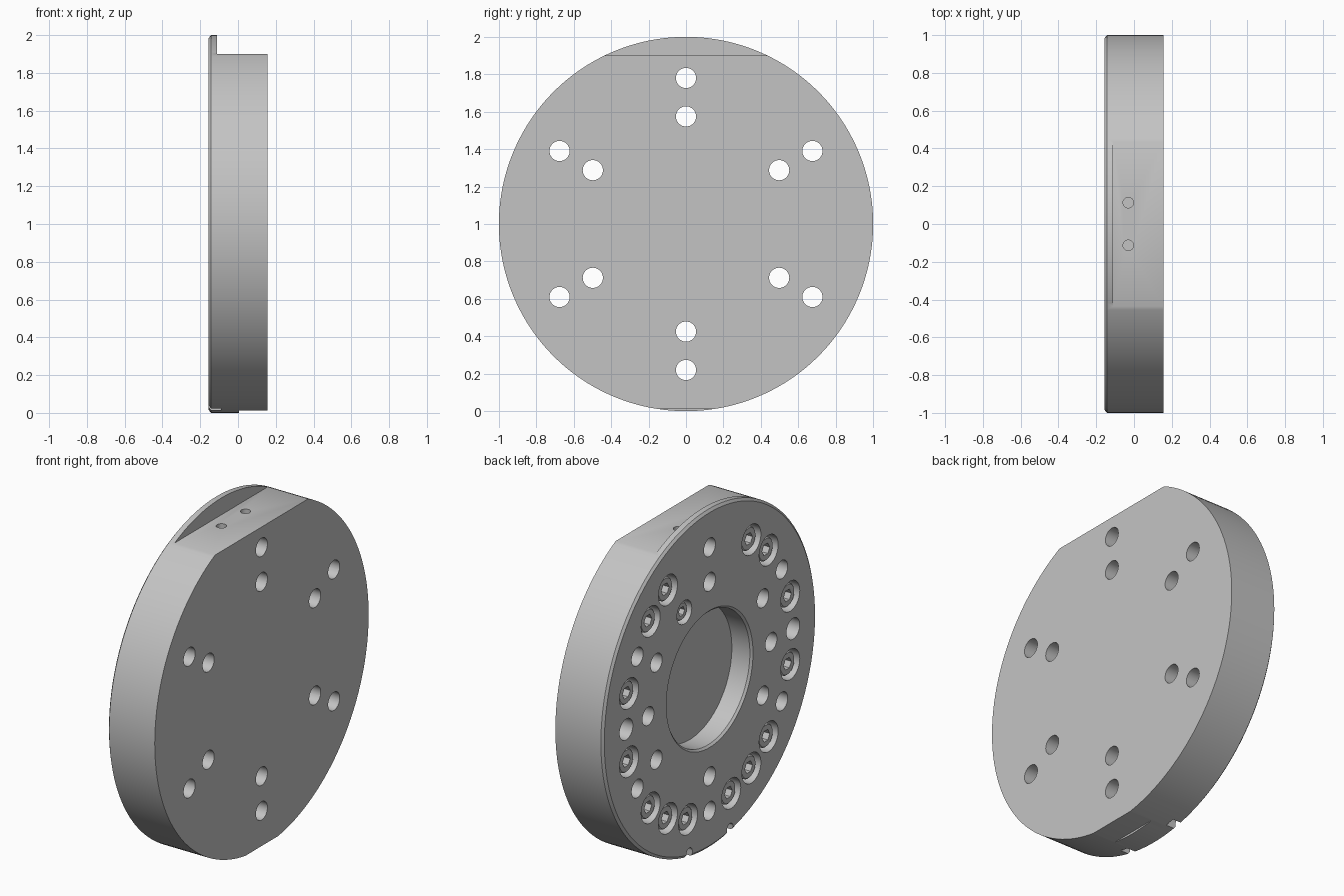
import bpy, bmesh
from math import sin, cos, pi, radians

cube = bpy.data.objects.get("Cube")
if cube:
    bpy.data.objects.remove(cube)

HALF = 0.155          # half thickness of the plate, whose axis is x
FRONT = -HALF         # the bolted face
MID = 1.0             # height of the axis

grey = bpy.data.materials.new("plain grey")
grey.use_nodes = True
colour = (0.55, 0.55, 0.55, 1)
grey.diffuse_color = colour
grey.node_tree.nodes["Principled BSDF"].inputs["Base Color"].default_value = colour


def lathe(bm, profile, y=0, z=0, sides=32):
    """Capped solid turned about x; profile is (x, radius) from -x to +x."""
    rings = [[bm.verts.new((x, y + r * cos(2 * pi * i / sides), MID + z + r * sin(2 * pi * i / sides)))
              for i in range(sides)] for x, r in profile]
    for a, b in zip(rings, rings[1:]):
        for i in range(sides):
            j = (i + 1) % sides
            bm.faces.new((a[i], a[j], b[j], b[i]))
    bm.faces.new(rings[0])
    bm.faces.new(rings[-1])


def box(bm, low, high):
    made = bmesh.ops.create_cube(bm, size=1)["verts"]
    for v in made:
        v.co = [h if c > 0 else l for c, l, h in zip(v.co, low, high)]


def finish(name, bm):
    bmesh.ops.recalc_face_normals(bm, faces=bm.faces)
    mesh = bpy.data.meshes.new(name)
    bm.to_mesh(mesh)
    bm.free()
    mesh.materials.append(grey)
    obj = bpy.data.objects.new(name, mesh)
    bpy.context.collection.objects.link(obj)
    return obj


def cut(obj, cutter):
    """Subtract the cutter and bake the result."""
    mod = obj.modifiers.new("cut", "BOOLEAN")
    mod.operation, mod.solver, mod.object = "DIFFERENCE", "EXACT", cutter
    bpy.ops.object.select_all(action="DESELECT")
    bpy.context.view_layer.objects.active = obj
    obj.select_set(True)
    bpy.ops.object.modifier_apply(modifier=mod.name)
    bpy.data.objects.remove(cutter)


def polar(radius, degrees):
    return radius * cos(radians(degrees)), radius * sin(radians(degrees))


# Round plate with a chamfered rim on the bolted face
bm = bmesh.new()
lathe(bm, [(FRONT, 0.985), (FRONT + 0.012, 1), (HALF, 1)], sides=160)
plate = finish("plate", bm)

# Flats on the top and bottom of the rim
bm = bmesh.new()
box(bm, (-0.11, -0.8, 1.9), (0.3, 0.8, 2.2))
box(bm, (0.005, -0.5, -0.2), (0.3, 0.5, 0.012))
cut(plate, finish("flat_cutter", bm))

# Holes, recesses and notches
bm = bmesh.new()
lathe(bm, [(FRONT - 0.02, 0.425), (FRONT + 0.012, 0.393), (FRONT + 0.13, 0.393)], sides=96)
for angle in range(30, 390, 60):
    for radius in (0.575, 0.78):
        lathe(bm, [(-0.3, 0.054), (0.3, 0.054)], *polar(radius, angle))
for angle in (0, 180):
    for radius, size in ((0.575, 0.054), (0.78, 0.062)):
        lathe(bm, [(-0.3, size), (0.05, size)], *polar(radius, angle))
screws = [(0.78, a, 1) for a in (15, 45, 60, 120, 135, 165, 195, 225, 240, 255, 285, 300, 315, 345)]
screws.append((0.54, 64, 0.78))
for radius, angle, scale in screws:
    r = 0.089 * scale
    lathe(bm, [(-0.3, r), (FRONT + 0.1, r)], *polar(radius, angle))
for side in (-1, 1):
    lathe(bm, [(-0.3, 0.028), (-0.09, 0.028)], side * 0.19, -0.955)
cut(plate, finish("hole_cutter", bm))

# Open mouths of the rim notches, and the two small holes in the top flat
bm = bmesh.new()
for side in (-1, 1):
    y = side * 0.19
    box(bm, (-0.3, y - 0.028, -0.1), (-0.09, y + 0.028, 0.045))
    pin = bmesh.ops.create_cone(bm, cap_ends=True, segments=24, radius1=0.028, radius2=0.028, depth=0.2)
    bmesh.ops.translate(bm, verts=pin["verts"], vec=(-0.03, side * 0.113, 1.9))
cut(plate, finish("rim_cutter", bm))

# Socket screws
heads, sockets = bmesh.new(), bmesh.new()
for radius, angle, scale in screws:
    place = polar(radius, angle)
    r = 0.069 * scale
    lathe(heads, [(FRONT + 0.018, r - 0.006), (FRONT + 0.024, r), (FRONT + 0.11, r)], *place)
    lathe(sockets, [(-0.3, 0.036 * scale), (FRONT + 0.07, 0.036 * scale)], *place, sides=6)
screw_heads = finish("screw_heads", heads)
cut(screw_heads, finish("socket_cutter", sockets))

for obj in (plate, screw_heads):
    bpy.ops.object.select_all(action="DESELECT")
    bpy.context.view_layer.objects.active = obj
    obj.select_set(True)
    bpy.ops.object.shade_smooth_by_angle(angle=radians(30))
